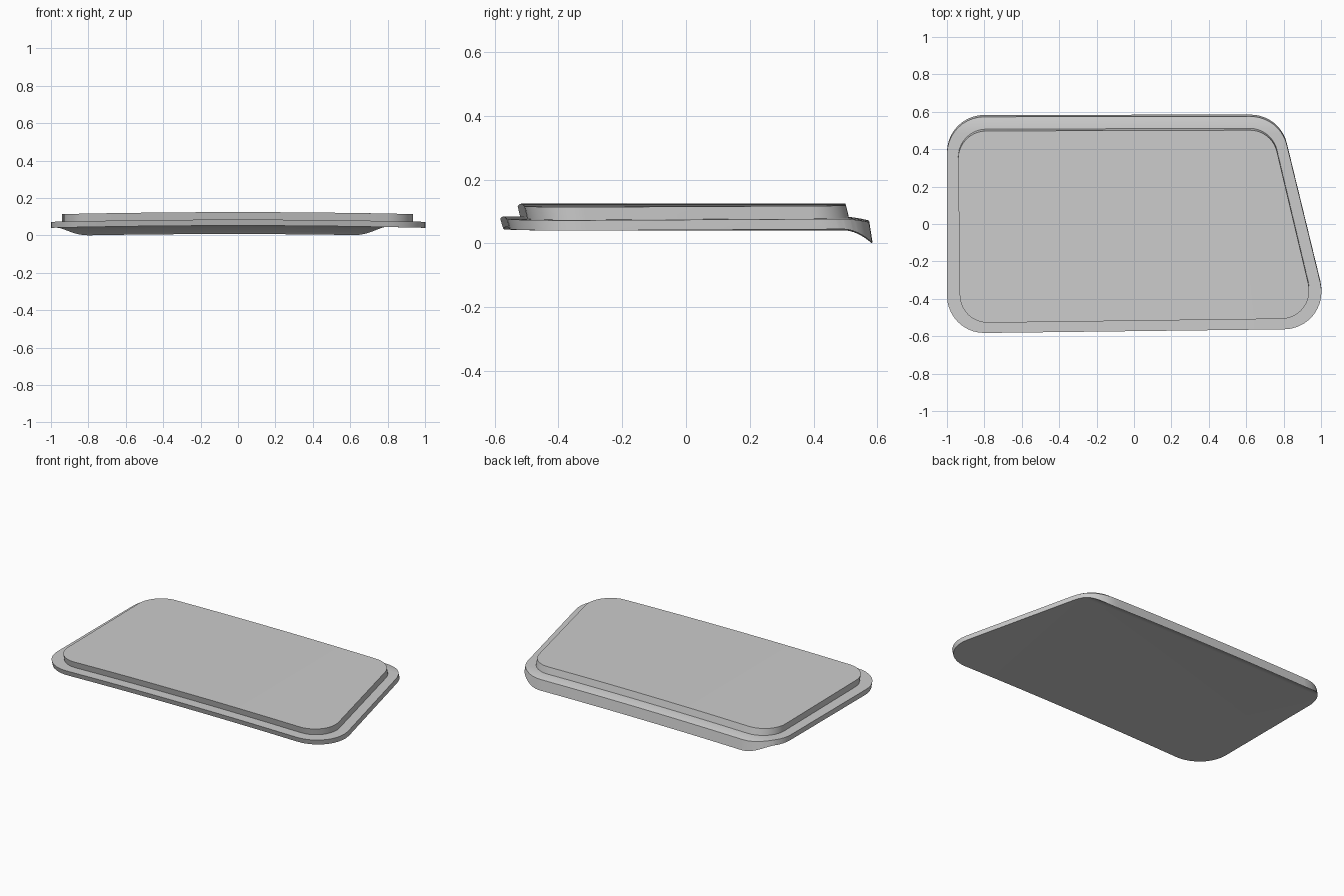
import bpy, bmesh, math
from mathutils import Vector

if "Cube" in bpy.data.objects:
    bpy.data.objects.remove(bpy.data.objects["Cube"], do_unlink=True)

grey = bpy.data.materials.new("plain grey")
grey.use_nodes = True
grey.diffuse_color = (0.604, 0.604, 0.604, 1)
grey.node_tree.nodes["Principled BSDF"].inputs["Base Color"].default_value = grey.diffuse_color


def rounded_outline(corners, radius, steps=10):
    """Polygon with every corner replaced by an arc."""
    points = []
    for i, c in enumerate(corners):
        c = Vector(c)
        a = (Vector(corners[i - 1]) - c).normalized()
        b = (Vector(corners[(i + 1) % len(corners)]) - c).normalized()
        half = a.angle(b) / 2
        centre = c + (a + b).normalized() * radius / math.sin(half)
        start = (c + a * radius / math.tan(half) - centre).normalized()
        end = (c + b * radius / math.tan(half) - centre).normalized()
        for k in range(steps + 1):
            points.append(centre + start.slerp(end, k / steps).normalized() * radius)
    return points


def arch(x):
    return 0.012 * (1 - x * x)


def make_slab(name, corners, radius, bottom, top, lean, bottom_lip=0, top_lip=0):
    bm = bmesh.new()
    bm.faces.new([bm.verts.new((p.x, p.y, 0)) for p in rounded_outline(corners, radius)])
    # Cross cuts let the slab arch sideways and curl at the back
    cuts = [((i / 5, 0, 0), (1, 0, 0)) for i in range(-4, 5)]
    if bottom_lip:
        cuts += [((0, 0.48 + 0.012 * i, 0), (0, 1, 0)) for i in range(8)]
    for point, normal in cuts:
        bmesh.ops.bisect_plane(bm, geom=bm.verts[:] + bm.edges[:] + bm.faces[:],
                               plane_co=point, plane_no=normal, dist=1e-5)
    lower = bm.verts[:]
    result = bmesh.ops.extrude_face_region(bm, geom=bm.faces[:])
    upper = [v for v in result["geom"] if isinstance(v, bmesh.types.BMVert)]
    for verts, z, lip, shift in ((lower, bottom, bottom_lip, lean), (upper, top, top_lip, 0)):
        for v in verts:
            curl = max(0, (v.co.y - 0.48) / 0.095) ** 2
            v.co.z = z + arch(v.co.x) - lip * curl
            v.co.y += shift
    bmesh.ops.recalc_face_normals(bm, faces=bm.faces[:])
    mesh = bpy.data.meshes.new(name)
    bm.to_mesh(mesh)
    bm.free()
    mesh.materials.append(grey)
    obj = bpy.data.objects.new(name, mesh)
    bpy.context.collection.objects.link(obj)
    bpy.ops.object.select_all(action="DESELECT")
    obj.select_set(True)
    bpy.context.view_layer.objects.active = obj
    bpy.ops.object.shade_smooth_by_angle(angle=math.radians(30))


# Flange with the back edge curled down
make_slab("flange", [(-1, -0.585), (1.056, -0.56), (0.78, 0.575), (-1, 0.573)],
          0.2, 0.04, 0.072, 0.01, bottom_lip=0.046, top_lip=0.013)

# Raised panel sitting on the flange
make_slab("raised_panel", [(-0.93, -0.53), (0.976, -0.505), (0.737, 0.502), (-0.942, 0.497)],
          0.15, 0.062, 0.112, 0.012)
